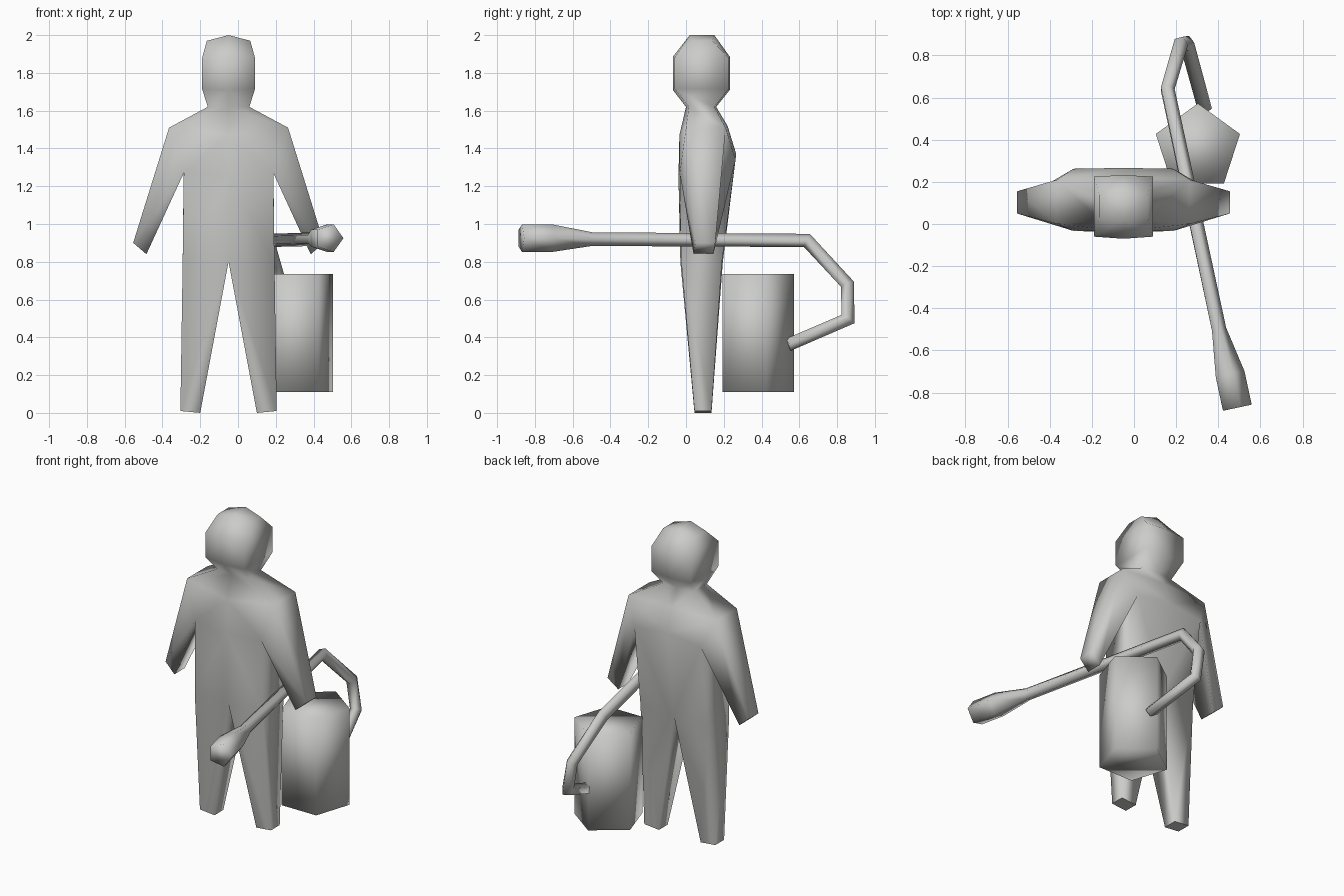
import bpy, bmesh, math
from mathutils import Vector

if "Cube" in bpy.data.objects:
    bpy.data.objects.remove(bpy.data.objects["Cube"])

grey = bpy.data.materials.new("plain grey")
grey.diffuse_color = (0.6, 0.6, 0.59, 1)
grey.use_nodes = True
grey.node_tree.nodes["Principled BSDF"].inputs["Base Color"].default_value = grey.diffuse_color


def finish(bm, name, location=(0, 0, 0), flat=()):
    """Turn a bmesh into a smooth shaded, grey object."""
    bmesh.ops.remove_doubles(bm, verts=bm.verts, dist=0.0005)
    for f in bm.faces:
        f.smooth = f not in flat
    mesh = bpy.data.meshes.new(name)
    bm.to_mesh(mesh)
    bm.free()
    mesh.materials.append(grey)
    obj = bpy.data.objects.new(name, mesh)
    obj.location = location
    bpy.context.collection.objects.link(obj)
    return obj


def bridge(bm, a, b, closed=True):
    n = len(a)
    for i in range(n if closed else n - 1):
        j = (i + 1) % n
        bm.faces.new((a[i], a[j], b[j], b[i]))


def sweep(bm, path, radii, sides=5):
    """Sweep a polygon along a bent path, with mitred corners."""
    pts = [Vector(p) for p in path]
    rings = []
    for i, p in enumerate(pts):
        d0 = (p - pts[max(i - 1, 0)]).normalized()
        d1 = (pts[min(i + 1, len(pts) - 1)] - p).normalized()
        t = (d0 + d1).normalized()
        mitre = 1 / max(t.dot(d0 if i else d1), 0.5)
        u = Vector((1, 0, 0))
        u = (u - t * u.dot(t)).normalized()
        v = t.cross(u) * mitre
        r = radii[i]
        angles = [2 * math.pi * k / sides for k in range(sides)]
        rings.append([bm.verts.new(p + u * r * math.cos(a) + v * r * math.sin(a))
                      for a in angles])
    for a, b in zip(rings, rings[1:]):
        bridge(bm, a, b)
    bm.faces.new(rings[0])
    bm.faces.new(rings[-1])
    bmesh.ops.recalc_face_normals(bm, faces=bm.faces)


# Half figure: rings from head top to hips, each one
# half width, then (y, z) of centre front, side front, side back, centre back
rows = [
    (0.115, (0.02, 2.0), (0.03, 1.97), (0.14, 1.97), (0.15, 2.0)),
    (0.14, (-0.07, 1.885), (-0.06, 1.88), (0.225, 1.88), (0.232, 1.885)),
    (0.14, (-0.07, 1.71), (-0.06, 1.715), (0.225, 1.715), (0.232, 1.71)),
    (0.11, (0.0, 1.62), (0.015, 1.62), (0.15, 1.62), (0.16, 1.62)),
    (0.315, (-0.035, 1.47), (0.0, 1.51), (0.21, 1.51), (0.22, 1.52)),
    (0.237, (-0.04, 1.25), (-0.033, 1.27), (0.262, 1.34), (0.266, 1.37)),
    (0.243, (-0.03, 0.8), (-0.025, 0.8), (0.19, 0.8), (0.195, 0.8)),
]
bm = bmesh.new()
rings = []
for w, *yz in rows:
    rings.append([bm.verts.new((x, y, z)) for x, (y, z) in zip((0, w, w, 0), yz)])
bm.faces.new(rings[0])
for k, (a, b) in enumerate(zip(rings, rings[1:])):
    for i in range(3):
        if (k, i) != (4, 1):      # the arm leaves the torso here
            bm.faces.new((a[i], a[i + 1], b[i + 1], b[i]))

# Arm, from the opening at the shoulder to the hand
root = [rings[4][1], rings[4][2], rings[5][2], rings[5][1]]
hand = [bm.verts.new(p) for p in ((0.505, 0.05, 0.9), (0.505, 0.155, 0.9),
                                  (0.435, 0.145, 0.84), (0.435, 0.04, 0.84))]
bridge(bm, root, hand)
bm.faces.new(hand)

# Leg, from the hips to the foot
foot = [bm.verts.new(p) for p in ((0.15, 0.045, 0), (0.255, 0.045, 0.01),
                                  (0.255, 0.135, 0.01), (0.15, 0.135, 0))]
bridge(bm, rings[6], foot)
sole = bm.faces.new(foot)

# Mirror the half figure
faces = list(bm.faces)
bmesh.ops.recalc_face_normals(bm, faces=faces)
dup = bmesh.ops.duplicate(bm, geom=list(bm.verts) + list(bm.edges) + faces)
new_faces = [g for g in dup["geom"] if isinstance(g, bmesh.types.BMFace)]
for g in dup["geom"]:
    if isinstance(g, bmesh.types.BMVert):
        g.co.x = -g.co.x
bmesh.ops.reverse_faces(bm, faces=new_faces)
sole2 = dup["face_map"][sole]
bmesh.ops.remove_doubles(bm, verts=bm.verts, dist=0.0005)
bmesh.ops.recalc_face_normals(bm, faces=bm.faces)
finish(bm, "figure", (-0.05, 0, 0), [f for f in bm.faces if f.calc_center_median().z < 0.03])

# Five sided tank with a corner pointing back
bm = bmesh.new()
levels = []
for z in (0.11, 0.735):
    levels.append([bm.verts.new((0.303 + 0.21 * math.sin(k * math.tau / 5),
                                 0.362 + 0.21 * math.cos(k * math.tau / 5), z))
                   for k in range(5)])
bridge(bm, *levels)
bm.faces.new(levels[0])
bm.faces.new(levels[1])
bmesh.ops.recalc_face_normals(bm, faces=bm.faces)
finish(bm, "tank")

# Hose from the flared nozzle round to the back of the tank
bm = bmesh.new()
sweep(bm,
      [(0.483, -0.873, 0.925), (0.449, -0.715, 0.925), (0.4, -0.5, 0.92),
       (0.157, 0.64, 0.913), (0.222, 0.855, 0.68), (0.25, 0.857, 0.495),
       (0.335, 0.54, 0.36)],
      [0.077, 0.077, 0.038, 0.036, 0.036, 0.036, 0.036])
finish(bm, "hose_and_nozzle")
